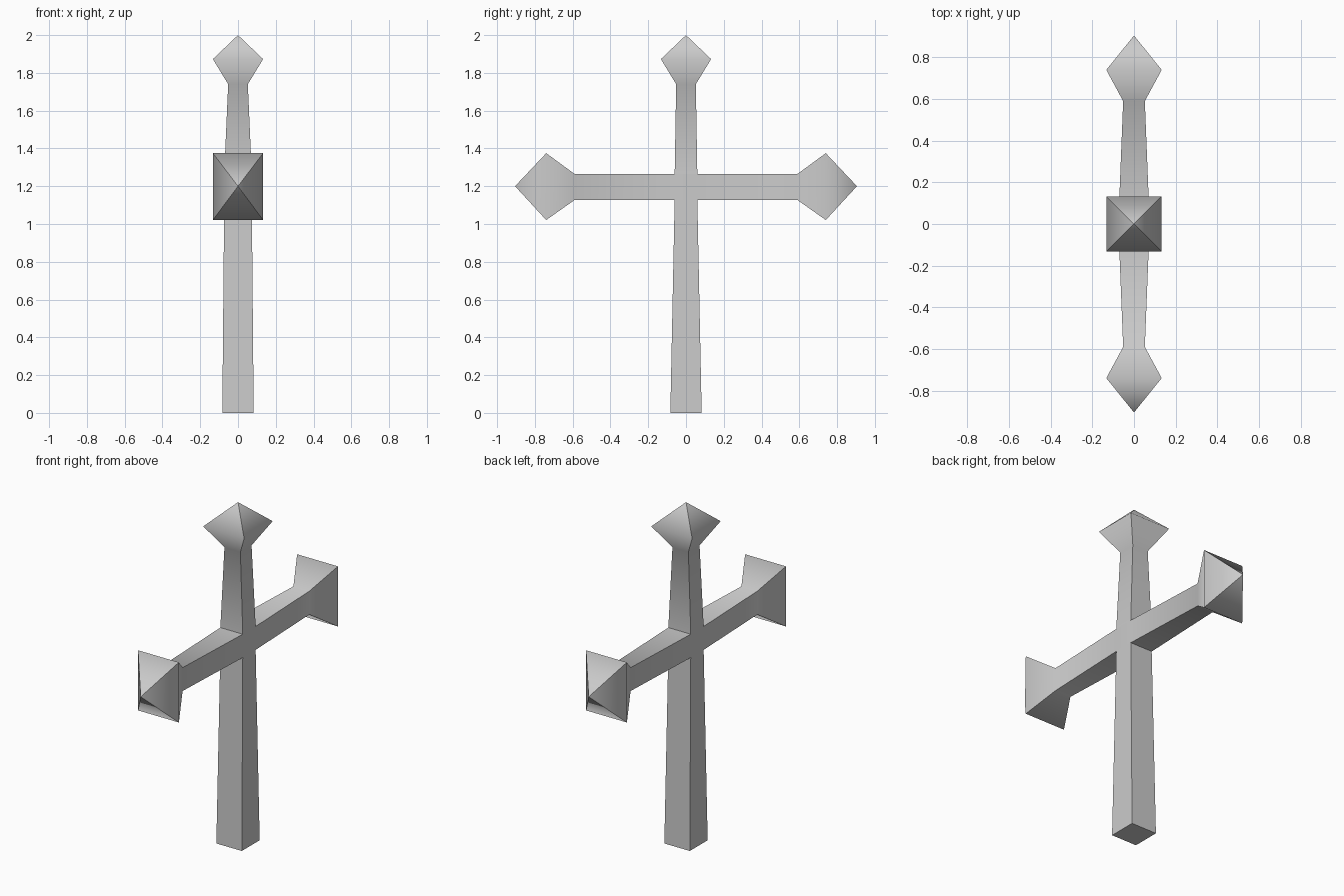
import bpy
import bmesh

if "Cube" in bpy.data.objects:
    bpy.data.objects.remove(bpy.data.objects["Cube"])

CORNERS = ((-1, -1), (1, -1), (1, 1), (-1, 1))
bm = bmesh.new()


def ring_at(place, pos, a, b, mid=0.0):
    return [bm.verts.new(place(pos, a * i, mid + b * j)) for i, j in CORNERS]


def limb(place, sections, tip=None):
    """Square tapering limb; rings blend smoothly, lengthwise corners stay sharp."""
    rings = [ring_at(place, *s) for s in sections]
    for lo, hi in zip(rings, rings[1:]):
        for k in range(4):
            n = (k + 1) % 4
            bm.faces.new((lo[k], lo[n], hi[n], hi[k]))
            bm.edges.get((lo[k], hi[k])).smooth = False
    for k in range(4):
        bm.edges.get((rings[0][k], rings[0][(k + 1) % 4])).smooth = False
    if tip:
        apex = bm.verts.new(place(*tip))
        for k in range(4):
            bm.faces.new((rings[-1][k], rings[-1][(k + 1) % 4], apex))
            bm.edges.get((rings[-1][k], apex)).smooth = False
    else:
        bm.faces.new(rings[-1])
        for k in range(4):
            bm.edges.get((rings[-1][k], rings[-1][(k + 1) % 4])).smooth = False
    return rings


def upright(pos, a, b):
    return (a, b, pos)


# lower shaft and pointed top
low = limb(upright, [(1.127, 0.073, 0.06), (0.0, 0.083, 0.083)])
top = limb(upright, [(1.265, 0.073, 0.06), (1.74, 0.052, 0.052),
                     (1.873, 0.133, 0.133)], (2.0, 0, 0))

# pointed side arms
for side in (-1, 1):
    limb(lambda pos, a, b, s=side: (a, s * pos, b),
         [(0.06, 0.073, 0.069, 1.196), (0.59, 0.052, 0.069, 1.196),
          (0.74, 0.133, 0.177, 1.198)], (0.905, 0, 1.2))

# front and back faces of the crossing
for p, q in ((0, 3), (1, 2)):
    bm.faces.new((low[0][p], low[0][q], top[0][q], top[0][p]))

bmesh.ops.remove_doubles(bm, verts=bm.verts, dist=0.0005)
bmesh.ops.recalc_face_normals(bm, faces=bm.faces)
for f in bm.faces:
    f.smooth = True
# junction edges where limbs meet at right angles stay sharp; flat front seams blend
mesh = bpy.data.meshes.new("cross")
bm.to_mesh(mesh)
bm.free()
bpy.context.collection.objects.link(bpy.data.objects.new("cross", mesh))
